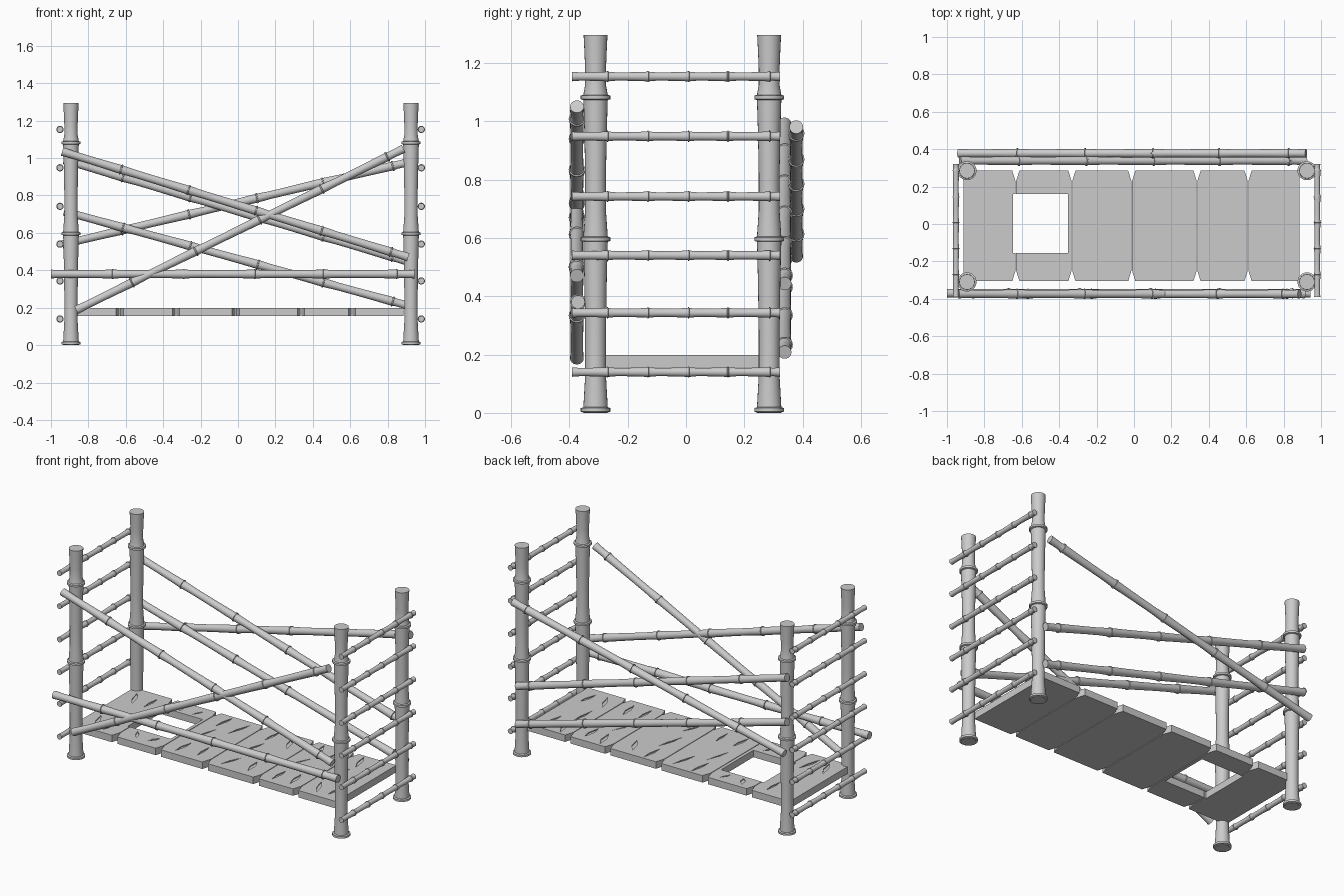
import bpy, bmesh, math, random
from mathutils import Vector

if "Cube" in bpy.data.objects:
    bpy.data.objects.remove(bpy.data.objects["Cube"])

random.seed(4)
POLE_NODES = (0.17, 0.365, 0.56, 0.75, 0.95)
POST_NODES = (0.008, 0.46, 0.835)


def finish(name, bm):
    bmesh.ops.recalc_face_normals(bm, faces=bm.faces)
    me = bpy.data.meshes.new(name)
    bm.to_mesh(me)
    bm.free()
    ob = bpy.data.objects.new(name, me)
    bpy.context.collection.objects.link(ob)
    return ob


def activate(ob):
    bpy.ops.object.select_all(action='DESELECT')
    ob.select_set(True)
    bpy.context.view_layer.objects.active = ob


# Bamboo cane: a revolved profile, waisted between raised node rings
def bamboo(name, a, b, r, nodes, ring, waist=0.9, sides=18):
    a, b = Vector(a), Vector(b)
    length = (b - a).length
    prof = []
    stops = [0.0] + [n * length for n in nodes] + [length]
    for i in range(len(stops) - 1):
        lo, hi = stops[i], stops[i + 1]
        if i > 0:
            prof += [(lo - ring * 0.45, r * 1.02), (lo - ring * 0.3, r + ring * 0.5),
                     (lo + ring * 0.3, r + ring * 0.5), (lo + ring * 0.45, r * 1.02)]
        if hi - lo > 4 * ring:
            for f in (0.2, 0.45, 0.75):
                prof.append((lo + (hi - lo) * f, r * (waist if f < 0.7 else (1 + waist) / 2)))
    prof = [(max(0.0, s), q) for s, q in prof]
    if prof[0][0] > 0:
        prof.insert(0, (0.0, r))
    prof.append((length, r))
    rot = (b - a).to_track_quat('Z', 'Y')
    bm = bmesh.new()
    rings = []
    for s, q in prof:
        rings.append([bm.verts.new(a + rot @ Vector((q * math.cos(t), q * math.sin(t), s)))
                      for t in (2 * math.pi * k / sides for k in range(sides))])
    for u, v in zip(rings, rings[1:]):
        for k in range(sides):
            j = (k + 1) % sides
            bm.faces.new((u[k], u[j], v[j], v[k]))
    bm.faces.new(rings[0][::-1])
    bm.faces.new(rings[-1])
    ob = finish(name, bm)
    activate(ob)
    bpy.ops.object.shade_smooth_by_angle(angle=math.radians(35))
    return ob


def add_prism(bm, pts, z0, z1):
    low = [bm.verts.new((x, y, z0)) for x, y in pts]
    top = [bm.verts.new((x, y, z1)) for x, y in pts]
    bm.faces.new(low[::-1])
    bm.faces.new(top)
    for k in range(len(pts)):
        j = (k + 1) % len(pts)
        bm.faces.new((low[k], low[j], top[j], top[k]))


def cut(ob, cutter):
    mod = ob.modifiers.new("cut", 'BOOLEAN')
    mod.operation, mod.solver, mod.object = 'DIFFERENCE', 'EXACT', cutter
    activate(ob)
    bpy.ops.object.modifier_apply(modifier=mod.name)
    bpy.data.objects.remove(cutter)


# Corner posts
for sx, x in (("left", -0.893), ("right", 0.925)):
    for sy, y in (("front", -0.31), ("back", 0.285)):
        bamboo(f"{sy}_{sx}_post", (x, y, 0), (x, y, 1.295), 0.041, POST_NODES, 0.02, 0.87, 24)

# Ladder rungs at both ends
for side, x in (("left", -0.952), ("right", 0.98)):
    for i, z in enumerate((0.14, 0.343, 0.54, 0.742, 0.948, 1.153)):
        bamboo(f"{side}_rung_{i + 1}", (x, -0.39, z), (x, 0.322, z), 0.0165, POLE_NODES, 0.006, 0.88)

# Front rail, front braces and back braces
poles = {
    "front_rail": ((-1.0, -0.37, 0.38), (0.945, -0.37, 0.38)),
    "front_falling_brace": ((-0.94, -0.374, 1.035), (0.91, -0.374, 0.47)),
    "front_rising_brace": ((-0.865, -0.374, 0.187), (0.885, -0.374, 1.05)),
    "back_rising_brace": ((-0.94, 0.378, 0.538), (0.92, 0.378, 0.98)),
    "back_upper_brace": ((-0.93, 0.338, 0.99), (0.92, 0.338, 0.443)),
    "back_lower_brace": ((-0.93, 0.338, 0.715), (0.92, 0.338, 0.208)),
}
for name, (a, b) in poles.items():
    bamboo(name, a, b, 0.0235, POLE_NODES, 0.009, 0.9)

# Deck planks with notched corners, a hatch and shallow cracks
Z0, Z1, Y0, Y1 = 0.155, 0.198, -0.305, 0.285
seams = [-0.914, -0.632, -0.332, -0.012, 0.337, 0.61, 0.888]
for i in range(6):
    g = 0.002
    l, r = seams[i] + g, seams[i + 1] - g
    cl, cr = (0.017 if i > 0 else 0), (0.017 if i < 5 else 0)
    d = 0.055
    pts = []
    pts += [(l, Y0 + d), (l + cl, Y0)] if cl else [(l, Y0)]
    pts += [(r - cr, Y0), (r, Y0 + d)] if cr else [(r, Y0)]
    pts += [(r, Y1 - d), (r - cr, Y1)] if cr else [(r, Y1)]
    pts += [(l + cl, Y1), (l, Y1 - d)] if cl else [(l, Y1)]
    bm = bmesh.new()
    add_prism(bm, pts, Z0, Z1)
    plank = finish(f"deck_plank_{i + 1}", bm)

    # cracks
    bm = bmesh.new()
    for col in range(2):
        x = l + (r - l) * (0.3 + 0.4 * col)
        for y in (-0.19, 0.17) if i == 0 or col else (-0.2, 0.02, 0.2):
            if i == 1:
                y = math.copysign(0.215, y)
                if col == 0 and len(bm.verts) >= 12:
                    continue
            h = 0.035 if i == 1 else random.uniform(0.06, 0.085)
            s, w = random.uniform(-0.03, 0.03), random.uniform(0.008, 0.014)
            add_prism(bm, [(x - s, y - h), (x + w, y + h * 0.2), (x + s, y + h),
                           (x - w, y - h * 0.1)], Z1 - 0.006, Z1 + 0.02)
    cut(plank, finish("crack_cutter", bm))

    # hatch opening
    if i < 2:
        bm = bmesh.new()
        add_prism(bm, [(-0.647, -0.155), (-0.353, -0.155), (-0.353, 0.16), (-0.647, 0.16)], 0.1, 0.3)
        cut(plank, finish("hatch_cutter", bm))
